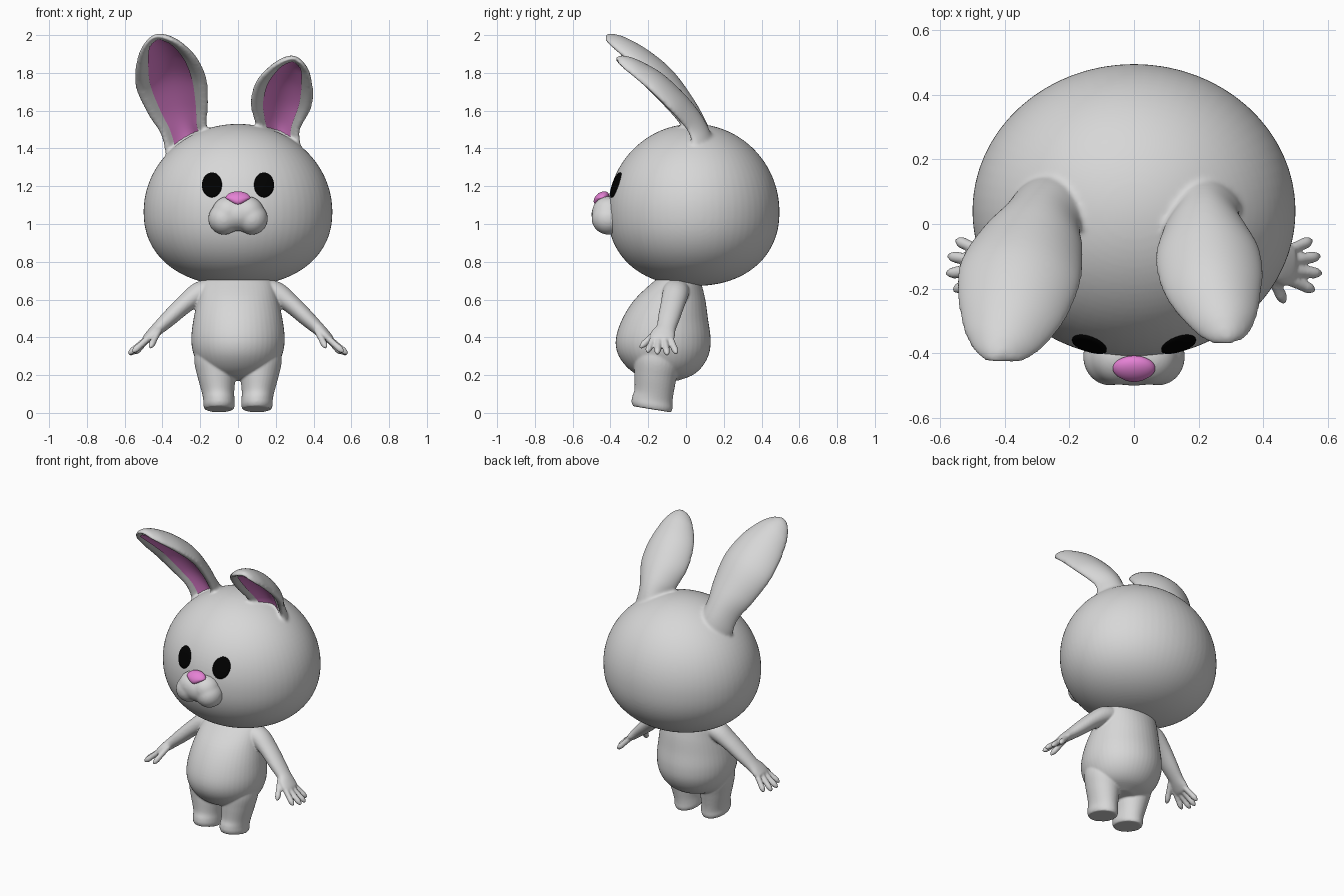
import bpy, bmesh, math
from mathutils import Vector, Matrix

cube = bpy.data.objects.get("Cube")
if cube:
    bpy.data.objects.remove(cube, do_unlink=True)


def material(name, rgb):
    m = bpy.data.materials.new(name)
    m.use_nodes = True
    m.diffuse_color = (*rgb, 1)
    bsdf = next(n for n in m.node_tree.nodes if n.type == 'BSDF_PRINCIPLED')
    bsdf.inputs["Base Color"].default_value = (*rgb, 1)
    bsdf.inputs["Roughness"].default_value = 0.7
    return m


FUR = material("light grey fur", (0.68, 0.68, 0.68))
PINK = material("pink", (0.78, 0.22, 0.66))
BLACK = material("black", (0, 0, 0))


def finish(name, bm, mat, voxel=0, smooth=5):
    """Turn a bmesh into an object; overlapping shells are fused if voxel is set."""
    bmesh.ops.recalc_face_normals(bm, faces=bm.faces[:])
    me = bpy.data.meshes.new(name)
    bm.to_mesh(me)
    bm.free()
    ob = bpy.data.objects.new(name, me)
    bpy.context.collection.objects.link(ob)
    if voxel:
        fuse = ob.modifiers.new("fuse", 'REMESH')
        fuse.mode = 'VOXEL'
        fuse.voxel_size = voxel
        soft = ob.modifiers.new("soften", 'SMOOTH')
        soft.factor, soft.iterations = 0.5, smooth
        deps = bpy.context.evaluated_depsgraph_get()
        baked = bpy.data.meshes.new_from_object(ob.evaluated_get(deps))
        ob.modifiers.clear()
        ob.data = baked
        bpy.data.meshes.remove(me)
        baked.name = name
    ob.data.materials.clear()
    ob.data.materials.append(mat)
    for p in ob.data.polygons:
        p.use_smooth = True


def resample(rows, n):
    """Catmull-Rom curve through rows of numbers."""
    out = []
    last = len(rows) - 1
    for i in range(last):
        a, b, c, d = (rows[max(0, min(last, i + k))] for k in (-1, 0, 1, 2))
        for j in range(n):
            t = j / n
            out.append([q + 0.5 * t * (r - p + t * (2*p - 5*q + 4*r - s + t * (3*(q - r) + s - p)))
                        for p, q, r, s in zip(a, b, c, d)])
    return out + [list(rows[-1])]


def round_section(angle, t):
    return math.cos(angle), math.sin(angle)


def loft(bm, rows, side, axis=None, section=round_section, seg=32, n=5):
    """Skin rings along rows of (x, y, z, half width, half depth)."""
    pts = resample(rows, n)
    rings = []
    for i, (x, y, z, w, d) in enumerate(pts):
        ahead, behind = pts[min(i + 1, len(pts) - 1)], pts[max(i - 1, 0)]
        tan = Vector(axis) if axis else Vector(ahead[:3]) - Vector(behind[:3])
        tan.normalize()
        s = Vector(side)
        s = (s - tan * s.dot(tan)).normalized()
        nrm = tan.cross(s)
        ring = []
        for k in range(seg):
            u, v = section(math.tau * k / seg, i / (len(pts) - 1))
            ring.append(bm.verts.new(Vector((x, y, z)) + s * max(w, .004) * u + nrm * d * v))
        rings.append(ring)
    strips = [[bm.faces.new((a[k], a[(k + 1) % seg], b[(k + 1) % seg], b[k])) for k in range(seg)]
              for a, b in zip(rings, rings[1:])]
    bm.faces.new(rings[0])
    bm.faces.new(rings[-1])
    return strips


def ball(bm, centre, radii, tilt=0):
    m = Matrix.Translation(centre) @ Matrix.Rotation(tilt, 4, 'X') @ Matrix.Diagonal((*radii, 1))
    return bmesh.ops.create_uvsphere(bm, u_segments=64, v_segments=48, radius=1, matrix=m)["verts"]


# Head: egg shape with a fuller, flatter jaw
HEAD_Z, HEAD_Y = 1.065, 0.04
head = bmesh.new()
for v in ball(head, (0, 0, 0), (1, 1, 1)):
    x, y, z = v.co
    if z < 0:
        z = -(1 - min(1, math.hypot(x, y)) ** 2.2) ** (1 / 2.2)
    v.co = (x * 0.5, HEAD_Y + y * 0.455, HEAD_Z + z * (0.465 if z > 0 else 0.393))


# Ears: hollow fronts, fused into the head, with a thin pink lining
def ear_section(angle, t):
    u, v = math.cos(angle), math.sin(angle)
    if v < -1e-6:
        hollow = max(0, 1 - (u / 0.78) ** 2) * math.sin(math.pi * min(1, 0.25 + t * 0.75)) ** 0.5
        v = 0.6 * v + 0.85 * hollow
    return u, v - 0.6 * u * u


LONG_EAR = [(-.24, .09, 1.32, .12, .07), (-.255, .075, 1.42, .13, .075),
            (-.285, .04, 1.52, .127, .07), (-.315, -.025, 1.63, .164, .072),
            (-.351, -.125, 1.765, .191, .072), (-.376, -.24, 1.868, .172, .066),
            (-.402, -.335, 1.938, .13, .052), (-.418, -.385, 1.97, .092, .038),
            (-.427, -.413, 1.987, .055, .024), (-.43, -.428, 1.997, .005, .01)]
SHORT_EAR = [(.20, .09, 1.32, .11, .07), (.21, .075, 1.42, .118, .073),
             (.215, .05, 1.50, .108, .066), (.217, .005, 1.57, .133, .067),
             (.227, -.07, 1.655, .163, .068), (.245, -.17, 1.75, .157, .064),
             (.272, -.27, 1.822, .118, .05), (.285, -.325, 1.854, .084, .038),
             (.292, -.357, 1.87, .05, .024), (.295, -.372, 1.877, .005, .01)]
for name, rows, lean in (("right_ear_lining", LONG_EAR, 1), ("left_ear_lining", SHORT_EAR, -1)):
    seg = 48
    lining = bmesh.new()
    for bm in (head, lining):
        strips = loft(bm, rows, (1, -.17 * lean, .15 * lean), section=ear_section, seg=seg, n=6)
    bmesh.ops.recalc_face_normals(lining, faces=lining.faces[:])
    keep = set()
    for i, strip in enumerate(strips):
        t = i / len(strips)
        reach = 0.62 * math.sqrt(max(0, min(1, (0.86 - t) * 8)))
        for k, face in enumerate(strip):
            angle = math.tau * (k + 0.5) / seg
            if math.sin(angle) < 0 and abs(math.cos(angle)) < reach and t > 0.11:
                keep.add(face)
    lining.normal_update()
    for v in lining.verts:
        v.co += v.normal * 0.006
    bmesh.ops.delete(lining, geom=[f for f in lining.faces if f not in keep], context='FACES')
    finish(name, lining, PINK)
finish("head", head, FUR, voxel=0.009, smooth=10)

# Eyes: thin discs that follow the head
for name, sx in (("right_eye", -1), ("left_eye", 1)):
    bm = bmesh.new()
    bmesh.ops.create_circle(bm, cap_ends=True, segments=40, radius=1)
    bmesh.ops.poke(bm, faces=bm.faces[:])
    bmesh.ops.subdivide_edges(bm, edges=bm.edges[:], cuts=3, use_grid_fill=True)
    for v in bm.verts:
        x, z = sx * 0.138 + v.co.x * 0.053, 1.207 + v.co.y * 0.066
        bulge = math.sqrt(1 - (x / 0.5) ** 2 - ((z - HEAD_Z) / 0.465) ** 2)
        v.co = (x, HEAD_Y - 0.455 * bulge - 0.006, z)
    rim = [e for e in bm.edges if e.is_boundary]
    for v in bmesh.ops.extrude_edge_only(bm, edges=rim)["geom"]:
        if isinstance(v, bmesh.types.BMVert):
            v.co.y += 0.009
    finish(name, bm, BLACK)

# Muzzle: two cheeks and a bridge fused together
bm = bmesh.new()
for sx in (-1, 1):
    ball(bm, (sx * .074, -.41, 1.028), (.084, .09, .085))
    ball(bm, (sx * .05, -.41, 1.062), (.088, .088, .085))
ball(bm, (0, -.41, 1.05), (.12, .091, .088))
finish("muzzle", bm, FUR, voxel=0.007, smooth=22)

# Nose: rounded triangle, narrow at the bottom
bm = bmesh.new()
for v in ball(bm, (0, -.448, 1.136), (.066, .046, .03), math.radians(38)):
    v.co.x *= 1 + 14 * min(0, v.co.z - 1.138)
finish("nose", bm, PINK)

# Body with legs, arms and fingers
bm = bmesh.new()
TORSO = [(.73, -.04, .14, .085), (.69, -.05, .187, .128), (.60, -.085, .213, .187),
         (.50, -.11, .235, .226), (.40, -.12, .247, .25), (.32, -.12, .238, .244),
         (.25, -.115, .205, .205), (.20, -.11, .15, .145), (.17, -.105, .06, .06)]
loft(bm, [(0, y, z, w, d) for z, y, w, d in TORSO], (1, 0, 0), axis=(0, 0, 1), seg=48)

LEG = [(.125, -.15, .36, .10, .11), (.123, -.155, .27, .108, .12), (.114, -.163, .19, .100, .112),
       (.106, -.17, .11, .086, .104), (.101, -.178, .07, .083, .108),
       (.100, -.18, .04, .083, .110), (.100, -.18, .019, .076, .102)]
ARM = [(.11, -.05, .66, .07, .055), (.20, -.055, .635, .07, .06), (.28, -.07, .578, .064, .05),
       (.36, -.09, .505, .058, .043), (.42, -.105, .45, .052, .035), (.455, -.12, .418, .064, .030),
       (.485, -.13, .39, .062, .023), (.498, -.13, .378, .04, .012)]
FINGERS = [((.47, -.085, .40), (.545, -.052, .318)), ((.48, -.115, .395), (.569, -.10, .312)),
           ((.48, -.145, .395), (.574, -.152, .316)), ((.47, -.17, .40), (.553, -.203, .326)),
           ((.42, -.15, .435), (.463, -.238, .350))]
for sx in (-1, 1):
    def flip(rows):
        return [(sx * r[0], *r[1:]) for r in rows]
    loft(bm, flip(LEG), (1, 0, 0), axis=(0, .165, 1))
    loft(bm, flip(ARM), (0, 1, 0))
    for root, tip in FINGERS:
        a, b = Vector(root), Vector(tip)
        path = [(*a.lerp(b, t), r, r) for t, r in ((0, .018), (.5, .017), (.85, .0175), (1.06, .007))]
        loft(bm, flip(path), (0.3, 1, 0.2), seg=16)
finish("body", bm, FUR, voxel=0.006, smooth=5)
